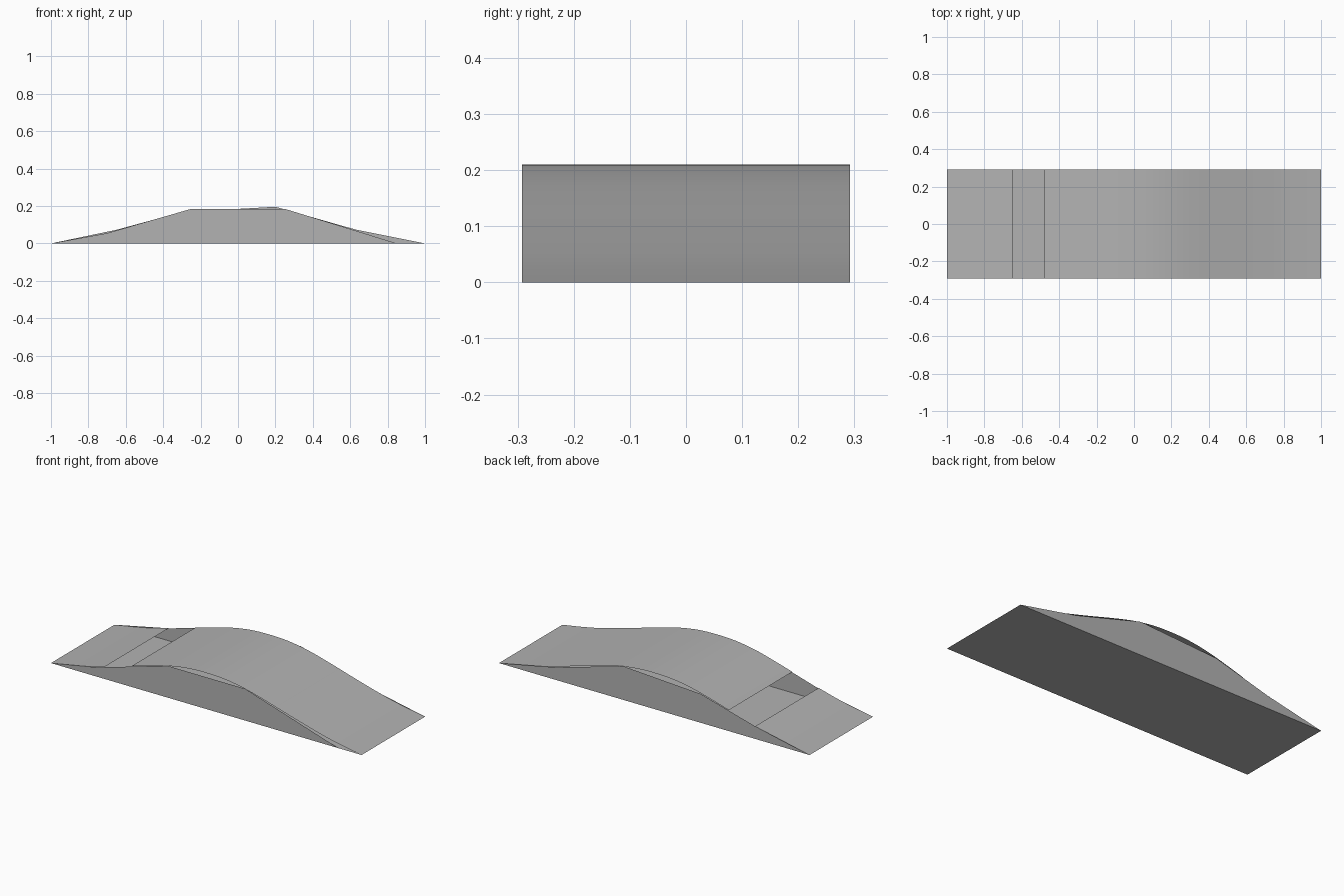
import bpy

cube = bpy.data.objects.get("Cube")
if cube:
    bpy.data.objects.remove(cube, do_unlink=True)

HALF = 0.292

grey = bpy.data.materials.new("plain grey")
grey.use_nodes = True
colour = (0.45, 0.45, 0.45, 1)
grey.diffuse_color = colour
grey.node_tree.nodes["Principled BSDF"].inputs["Base Color"].default_value = colour


def add_part(name, verts, faces, smooth=False):
    mesh = bpy.data.meshes.new(name)
    mesh.from_pydata(verts, [], faces)
    mesh.materials.append(grey)
    for poly in mesh.polygons:
        poly.use_smooth = smooth
    obj = bpy.data.objects.new(name, mesh)
    bpy.context.collection.objects.link(obj)
    return obj


# Crown profile, the same on both sides of the middle
PROFILE = [(0, 0.21), (0.12, 0.205), (0.25, 0.184), (0.4, 0.145), (0.5, 0.116),
           (0.65, 0.074), (0.8, 0.036), (1, 0)]


def height(x):
    """Smooth curve through the profile points."""
    x = min(abs(x), 1)
    pts = [(-PROFILE[1][0], PROFILE[1][1])] + PROFILE + [(1.2, -0.03)]
    for i in range(1, len(pts) - 2):
        (xa, za), (xb, zb), (xc, zc), (xd, zd) = pts[i - 1:i + 3]
        if x <= xc:
            w = xc - xb
            t = (x - xb) / w
            ma, mb = (zc - za) / (xc - xa) * w, (zd - zb) / (xd - xb) * w
            return ((2*t**3 - 3*t*t + 1) * zb + (t**3 - 2*t*t + t) * ma
                    + (3*t*t - 2*t**3) * zc + (t**3 - t*t) * mb)


def deck(name, x0, x1, steps):
    verts = []
    for i in range(steps + 1):
        x = x0 + (x1 - x0) * i / steps
        verts += [(x, -HALF, height(x)), (x, HALF, height(x))]
    faces = [(2*i, 2*i + 2, 2*i + 3, 2*i + 1) for i in range(steps)]
    return add_part(name, verts, faces, smooth=True)


def side_wall(name, y, outline):
    face = list(range(len(outline)))
    if y > 0:
        face.reverse()
    # outline runs from -x to +x along the top, so reverse for outward normals
    return add_part(name, [(x, y, z) for x, z in outline], [face[::-1]])


# Curved deck in two sheets with an open slot between them
deck("entry_deck", -1, -0.65, 10)
deck("main_deck", -0.48, 1, 40)

# Coarser side walls
side_wall("front_wall", -HALF, [(-1, 0), (-0.7, 0.055), (-0.25, 0.185),
                                (0.25, 0.185), (0.85, 0)])
side_wall("back_wall", HALF, [(-1, 0), (-0.65, 0.073), (-0.3, 0.168),
                              (0.2, 0.196), (0.63, 0.074), (1, 0)])

# Flat floor
add_part("floor", [(-1, -HALF, 0), (-1, HALF, 0), (1, HALF, 0), (1, -HALF, 0)],
         [(0, 1, 2, 3)])
